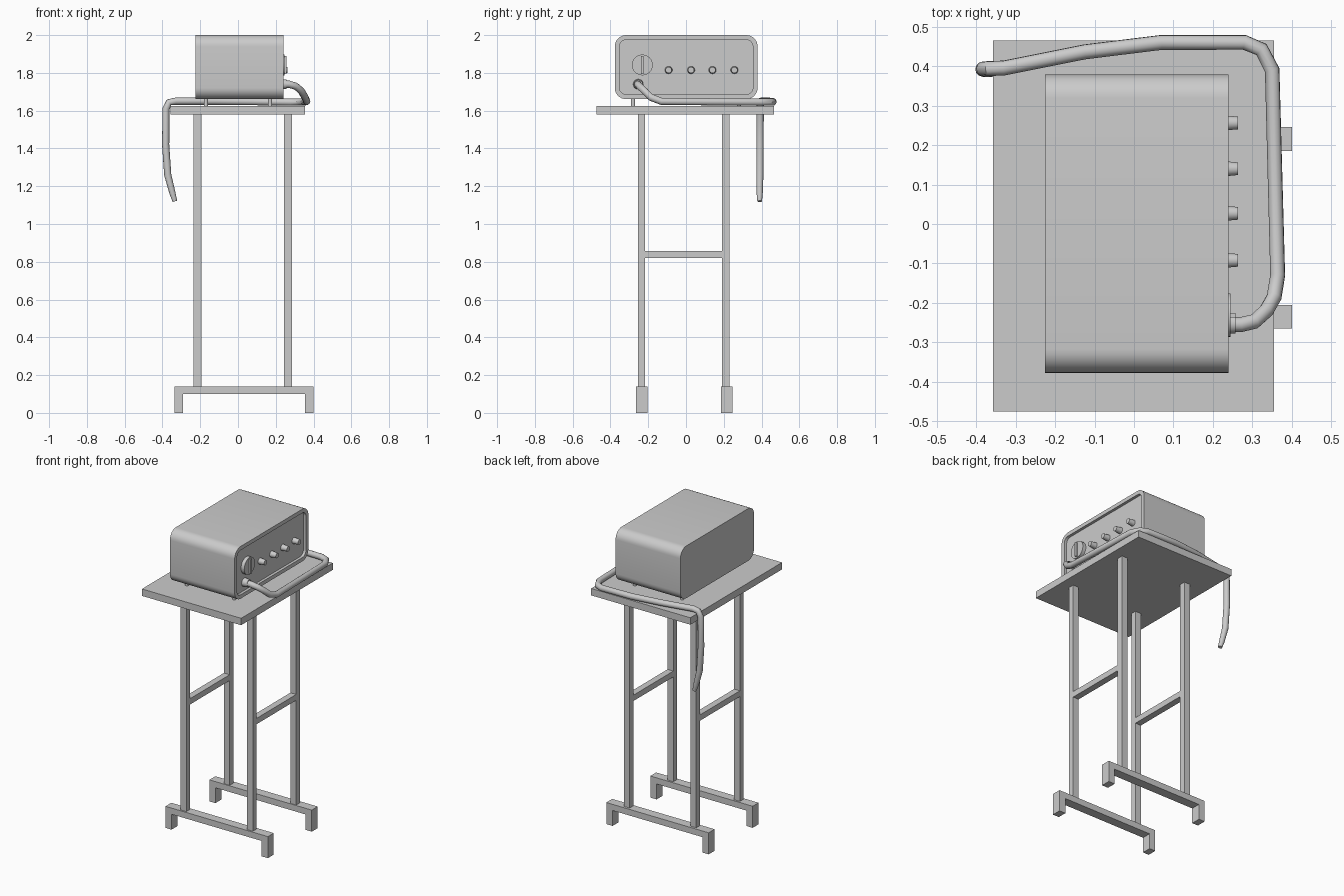
import bpy, bmesh, math
from mathutils import Matrix, Vector

cube = bpy.data.objects.get("Cube")
if cube:
    bpy.data.objects.remove(cube, do_unlink=True)

grey = bpy.data.materials.new("plain_grey")
grey.use_nodes = True
grey.diffuse_color = (0.6, 0.6, 0.6, 1)
grey.node_tree.nodes["Principled BSDF"].inputs["Base Color"].default_value = (0.6, 0.6, 0.6, 1)


def finish(name, bm, smooth=False):
    bmesh.ops.recalc_face_normals(bm, faces=bm.faces)
    mesh = bpy.data.meshes.new(name)
    bm.to_mesh(mesh)
    bm.free()
    mesh.materials.append(grey)
    obj = bpy.data.objects.new(name, mesh)
    bpy.context.collection.objects.link(obj)
    if smooth:
        smooth_shade(obj)
    return obj


def smooth_shade(obj):
    bpy.ops.object.select_all(action='DESELECT')
    obj.select_set(True)
    bpy.context.view_layer.objects.active = obj
    bpy.ops.object.shade_smooth_by_angle(angle=math.radians(35))


def box(name, x, y, z):
    """Box spanning the given (low, high) ranges."""
    bm = bmesh.new()
    bmesh.ops.create_cube(bm, size=1)
    for v in bm.verts:
        v.co = Vector([r[0] if c < 0 else r[1] for c, r in zip(v.co, (x, y, z))])
    return finish(name, bm)


def cylinder(name, start, end, r1, r2, sides=24):
    bm = bmesh.new()
    start, end = Vector(start), Vector(end)
    axis = end - start
    turn = axis.to_track_quat('Z', 'Y').to_matrix().to_4x4()
    bmesh.ops.create_cone(bm, cap_ends=True, segments=sides, radius1=r1, radius2=r2,
                          depth=axis.length, matrix=Matrix.Translation((start + end) / 2) @ turn)
    return finish(name, bm, True)


# Table top
box("table_top", (-0.357, 0.355), (-0.475, 0.465), (1.58, 1.625))

# Two end frames: sled base with feet and a pair of legs
legs_x = {"right": (-0.235, -0.193), "left": (0.243, 0.285)}
for side, foot_y, leg_y in (("front", (-0.265, -0.205), (-0.255, -0.217)),
                            ("back", (0.185, 0.246), (0.19, 0.231))):
    bm = bmesh.new()
    outline = [(-0.335, 0), (-0.292, 0), (-0.292, 0.1), (0.355, 0.1),
               (0.355, 0), (0.4, 0), (0.4, 0.14), (-0.335, 0.14)]
    face = bm.faces.new([bm.verts.new((x, foot_y[0], z)) for x, z in outline])
    out = bmesh.ops.extrude_face_region(bm, geom=[face])["geom"]
    for v in out:
        if isinstance(v, bmesh.types.BMVert):
            v.co.y = foot_y[1]
    finish(side + "_base", bm)
    for name, leg_x in legs_x.items():
        box(f"{side}_{name}_leg", leg_x, leg_y, (0.14, 1.58))

# Cross bars between front and back legs
for name, leg_x in legs_x.items():
    box(name + "_cross_bar", leg_x, (-0.217, 0.19), (0.82, 0.858))

# Rounded housing with a recessed control panel on the +x end
X0, X1, PANEL = -0.225, 0.24, 0.222
bm = bmesh.new()
ring = []
radius, steps = 0.06, 8
for i, (cy, cz) in enumerate(((0.319, 1.94), (-0.317, 1.94), (-0.317, 1.721), (0.319, 1.721))):
    for k in range(steps + 1):
        a = (i + k / steps) * math.pi / 2
        ring.append((cy + radius * math.cos(a), cz + radius * math.sin(a)))
back = [bm.verts.new((X0, y, z)) for y, z in ring]
front = [bm.verts.new((X1, y, z)) for y, z in ring]
for i in range(len(ring)):
    j = (i + 1) % len(ring)
    bm.faces.new((back[i], back[j], front[j], front[i]))
bm.faces.new(back)
panel = bm.faces.new(front)
bmesh.ops.recalc_face_normals(bm, faces=bm.faces)
bmesh.ops.inset_individual(bm, faces=[panel], thickness=0.025)
recess = bmesh.ops.extrude_discrete_faces(bm, faces=[panel])["faces"][0]
for v in recess.verts:
    v.co.x = PANEL
finish("housing", bm, True)

# Small feet under the housing
for i, x in enumerate((-0.17, 0.17)):
    for j, y in enumerate((-0.28, 0.28)):
        cylinder(f"housing_foot_{i}_{j}", (x, y, 1.625), (x, y, 1.665), 0.011, 0.011, 16)

# Control knobs
for i, y in enumerate((-0.092, 0.027, 0.14, 0.256)):
    cylinder(f"knob_{i + 1}", (PANEL - 0.002, y, 1.815), (0.263, y, 1.815), 0.02, 0.016)

# Dial with a grip bar
cylinder("dial", (PANEL - 0.002, -0.231, 1.842), (0.245, -0.231, 1.842), 0.055, 0.055, 32)
box("dial_grip", (0.24, 0.257), (-0.237, -0.225), (1.795, 1.889))

# Hose socket and hose
cylinder("hose_socket", (PANEL - 0.002, -0.253, 1.74), (0.257, -0.253, 1.74), 0.027, 0.024)
path = [(0.23, -0.255, 1.74), (0.27, -0.255, 1.74), (0.305, -0.247, 1.73),
        (0.335, -0.22, 1.705), (0.355, -0.185, 1.67), (0.364, -0.13, 1.649),
        (0.35, 0.39, 1.645), (0.323, 0.442, 1.645), (0.28, 0.46, 1.645),
        (0.07, 0.46, 1.648), (-0.125, 0.436, 1.65), (-0.33, 0.395, 1.65),
        (-0.365, 0.394, 1.644), (-0.381, 0.393, 1.61), (-0.383, 0.392, 1.42),
        (-0.372, 0.391, 1.26), (-0.346, 0.39, 1.16), (-0.334, 0.39, 1.12)]
curve = bpy.data.curves.new("hose", 'CURVE')
curve.dimensions = '3D'
curve.bevel_depth = 0.019
curve.bevel_resolution = 4
curve.use_fill_caps = True
spline = curve.splines.new('POLY')
spline.points.add(len(path) - 1)
for p, co in zip(spline.points, path):
    p.co = (*co, 1)
spline.points[-2].radius = 0.85
spline.points[-1].radius = 0.65
curve.materials.append(grey)
hose = bpy.data.objects.new("hose", curve)
bpy.context.collection.objects.link(hose)
bpy.ops.object.select_all(action='DESELECT')
hose.select_set(True)
bpy.context.view_layer.objects.active = hose
bpy.ops.object.convert(target='MESH')
smooth_shade(bpy.context.view_layer.objects.active)
